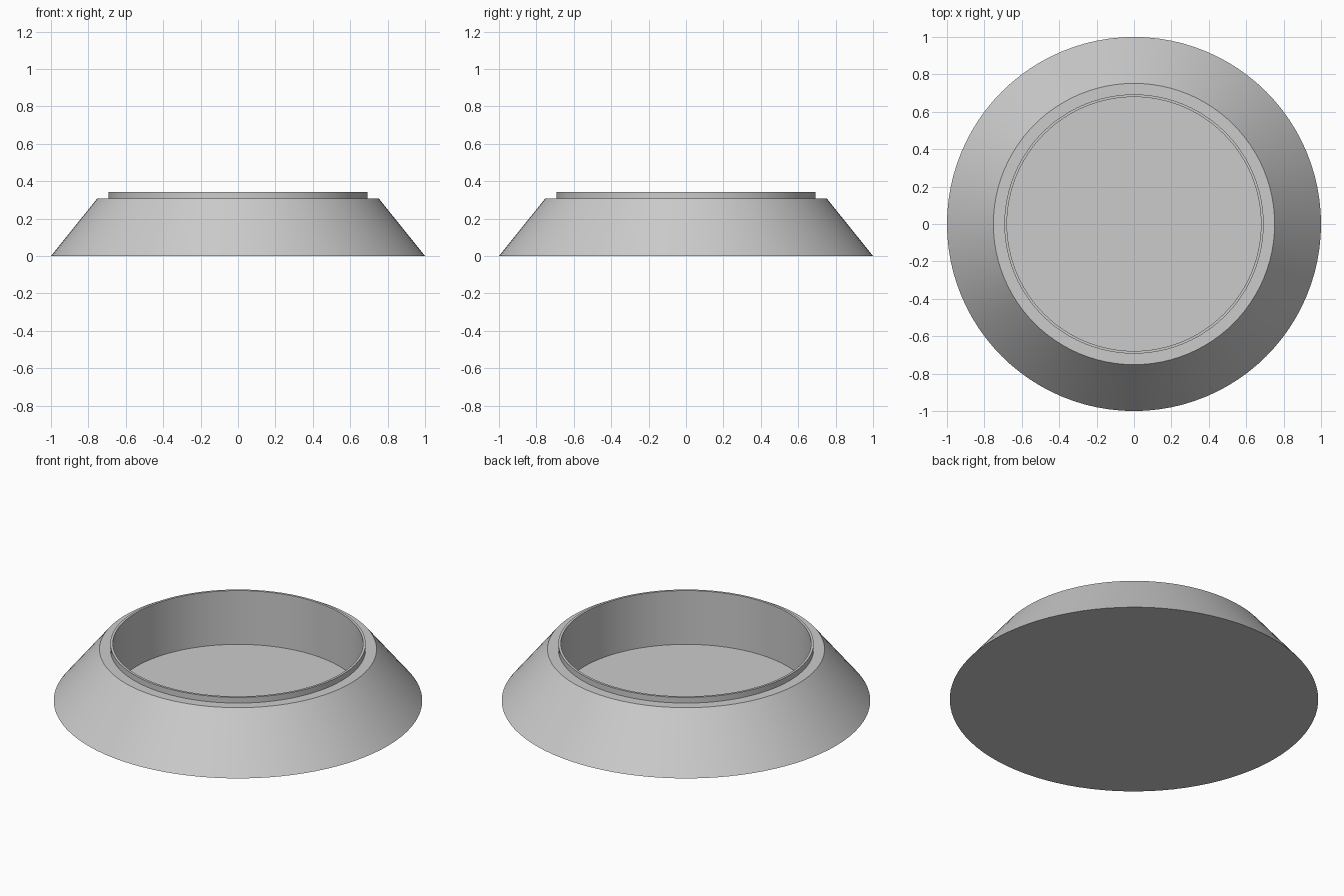
import bpy
import bmesh
import math

cube = bpy.data.objects.get("Cube")
if cube:
    bpy.data.objects.remove(cube, do_unlink=True)

SIDES = 96

# One plain grey for the whole part
grey = bpy.data.materials.new("light_grey")
grey.use_nodes = True
colour = (0.6, 0.6, 0.6, 1.0)
grey.diffuse_color = colour
grey.node_tree.nodes["Principled BSDF"].inputs["Base Color"].default_value = colour


def lathe(name, profile):
    """Spin a radius/height profile, which starts and ends on the axis, around z."""
    bm = bmesh.new()
    verts = [bm.verts.new((r, 0, z)) for r, z in profile]
    edges = [bm.edges.new(pair) for pair in zip(verts, verts[1:])]
    bmesh.ops.spin(bm, geom=verts + edges, cent=(0, 0, 0), axis=(0, 0, 1),
                   angle=math.tau, steps=SIDES, use_duplicate=False)
    bmesh.ops.remove_doubles(bm, verts=bm.verts, dist=0.0005)
    bmesh.ops.recalc_face_normals(bm, faces=bm.faces)
    mesh = bpy.data.meshes.new(name)
    bm.to_mesh(mesh)
    bm.free()
    mesh.materials.append(grey)
    obj = bpy.data.objects.new(name, mesh)
    bpy.context.collection.objects.link(obj)
    bpy.ops.object.select_all(action="DESELECT")
    obj.select_set(True)
    bpy.context.view_layer.objects.active = obj
    bpy.ops.object.shade_smooth_by_angle(angle=math.radians(30))
    return obj


# Hollow conical base: underside, sloped wall, shoulder, raised lip, inner wall, floor
lathe("conical_base", [
    (0, 0), (1, 0),
    (0.752, 0.308), (0.693, 0.308),
    (0.693, 0.342), (0.679, 0.342),
    (0.679, 0.02), (0, 0.02),
])
